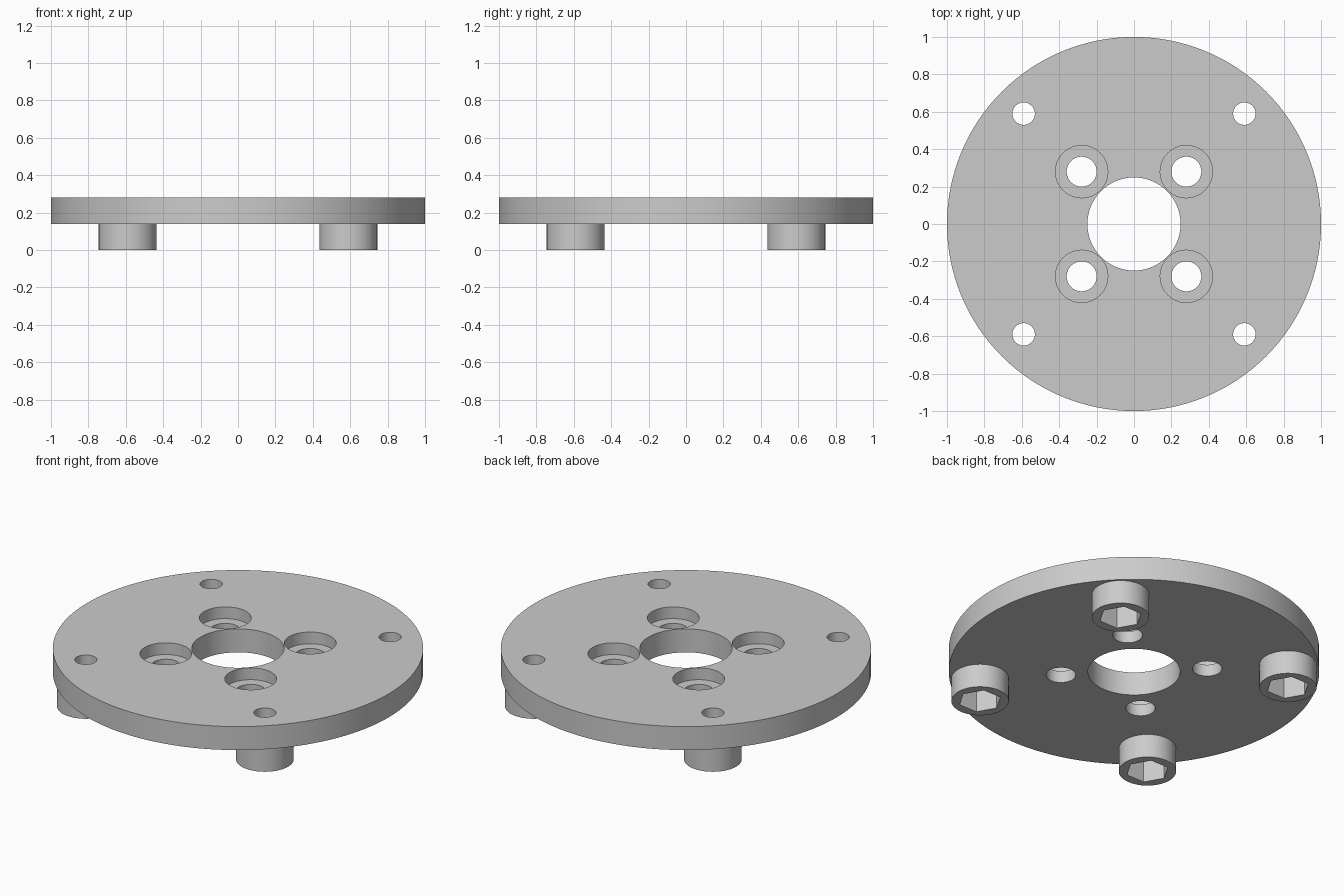
import bpy, bmesh, math
from mathutils import Matrix

default = bpy.data.objects.get("Cube")
if default:
    bpy.data.objects.remove(default, do_unlink=True)

THICK = 0.14             # plate thickness and boss height
TOP = 2 * THICK
BOLT, SCREW = 0.59, 0.28  # hole offsets from the centre in x and y

grey = bpy.data.materials.new("light grey")
grey.use_nodes = True
colour = (0.6, 0.6, 0.6, 1)
grey.diffuse_color = colour
grey.node_tree.nodes["Principled BSDF"].inputs["Base Color"].default_value = colour


def corners(d):
    return [(sx * d, sy * d) for sx in (-1, 1) for sy in (-1, 1)]


def prisms(name, centres, radius, z0, z1, sides=64):
    """One object holding an upright prism at each centre."""
    bm = bmesh.new()
    for x, y in centres:
        # the first corner of each prism points along x
        turn = Matrix.Rotation(math.pi / 2, 4, "Z")
        place = Matrix.Translation((x, y, (z0 + z1) / 2)) @ turn
        bmesh.ops.create_cone(bm, cap_ends=True, segments=sides, radius1=radius,
                              radius2=radius, depth=z1 - z0, matrix=place)
    mesh = bpy.data.meshes.new(name)
    bm.to_mesh(mesh)
    bm.free()
    mesh.materials.append(grey)
    obj = bpy.data.objects.new(name, mesh)
    bpy.context.collection.objects.link(obj)
    return obj


def combine(target, tool, operation):
    """Apply a boolean and discard the tool object."""
    tool.hide_render = True
    mod = target.modifiers.new(tool.name, "BOOLEAN")
    mod.object, mod.operation, mod.solver = tool, operation, "EXACT"
    bpy.context.view_layer.objects.active = target
    bpy.ops.object.modifier_apply(modifier=mod.name)
    bpy.data.objects.remove(tool, do_unlink=True)


# Round plate with four bosses underneath
plate = prisms("flange_plate", [(0, 0)], 1, THICK, TOP, 128)
combine(plate, prisms("bosses", corners(BOLT), 0.155, 0, THICK * 1.5), "UNION")

# Central bore and counterbored screw holes
combine(plate, prisms("centre_bore", [(0, 0)], 0.249, -1, 1, 96), "DIFFERENCE")
combine(plate, prisms("screw_holes", corners(SCREW), 0.08, -1, 1), "DIFFERENCE")
combine(plate, prisms("counterbores", corners(SCREW), 0.14, TOP - 0.07, 1), "DIFFERENCE")

# Bolt holes with hexagonal nut pockets in the bosses
combine(plate, prisms("nut_pockets", corners(BOLT), 0.117, -1, THICK, 6), "DIFFERENCE")
combine(plate, prisms("bolt_holes", corners(BOLT), 0.06, -1, 1, 48), "DIFFERENCE")

# Smooth round walls, crisp edges
bpy.ops.object.select_all(action="DESELECT")
plate.select_set(True)
bpy.context.view_layer.objects.active = plate
bpy.ops.object.shade_smooth_by_angle(angle=math.radians(30))
